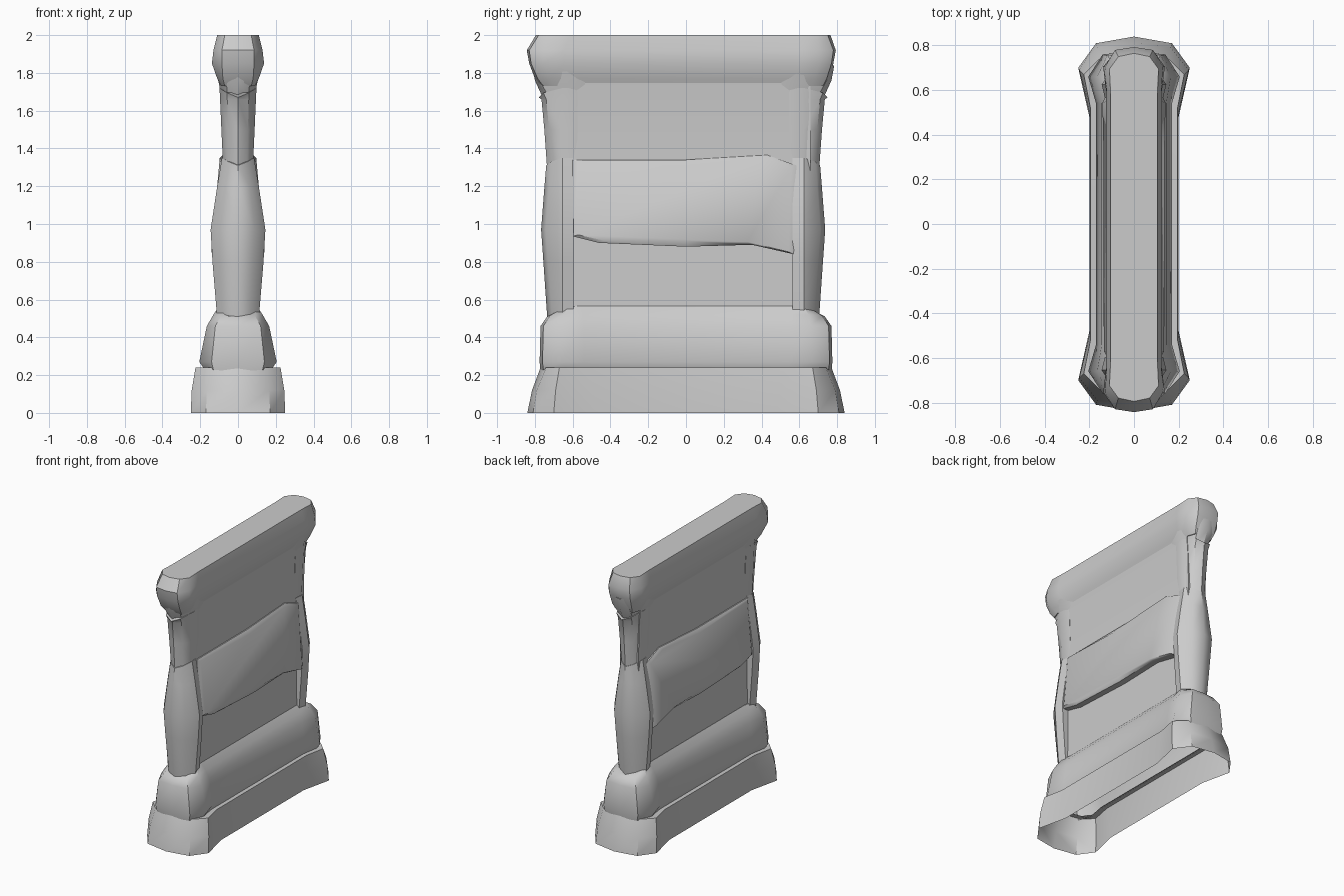
import bpy, bmesh
from mathutils import Vector

if "Cube" in bpy.data.objects:
    bpy.data.objects.remove(bpy.data.objects["Cube"])


def finish(name, bm, angle=0.7):
    bmesh.ops.recalc_face_normals(bm, faces=bm.faces)
    me = bpy.data.meshes.new(name)
    bm.to_mesh(me)
    bm.free()
    ob = bpy.data.objects.new(name, me)
    bpy.context.collection.objects.link(ob)
    bpy.ops.object.select_all(action='DESELECT')
    ob.select_set(True)
    bpy.context.view_layer.objects.active = ob
    bpy.ops.object.shade_smooth_by_angle(angle=angle)
    return ob


def loft(name, rings, top=True, bottom=False):
    bm = bmesh.new()
    vs = [[bm.verts.new(p) for p in ring] for ring in rings]
    n = len(vs[0])
    for a, b in zip(vs, vs[1:]):
        for i in range(n):
            j = (i + 1) % n
            bm.faces.new((a[i], a[j], b[j], b[i]))
    if top:
        bm.faces.new(vs[-1])
    if bottom:
        bm.faces.new(vs[0][::-1])
    return finish(name, bm)


def long_ring(z, xm, yi, xe, ye, xt, yt, tip, dy=0.0, drop=0.0):
    """Dog-bone outline: slim middle, wider faceted rounded ends."""
    q = [(xm, yi, z), (xe, ye, z), (xt, yt, z - drop * .5), (0, tip, z - drop)]
    right = [(x, -y, h) for x, y, h in q[::-1]] + q
    left = [(-x, y, h) for x, y, h in q[2::-1]] + [(-x, -y, h) for x, y, h in q[:3]]
    return [(x, y + dy, h) for x, y, h in right + left]


# Open-bottomed plinth
loft("plinth", [
    long_ring(0.00, .20, .48, .25, .70, .17, .81, .84),
    long_ring(0.12, .20, .50, .245, .69, .165, .79, .815),
    long_ring(0.24, .195, .52, .225, .67, .155, .74, .77),
    long_ring(0.235, .15, .52, .17, .65, .12, .70, .72),
], top=False)

# Lower stone course with bulging ends
loft("lower_course", [
    long_ring(0.235, .16, .54, .18, .66, .13, .755, .77, drop=.015),
    long_ring(0.27, .17, .54, .205, .66, .14, .76, .775),
    long_ring(0.46, .145, .54, .165, .66, .12, .755, .77),
    long_ring(0.52, .12, .55, .13, .65, .09, .72, .735, drop=.01),
    long_ring(0.565, .085, .55, .10, .62, .07, .68, .70, drop=.05),
])

# Thin wall
loft("wall", [
    [(x, -.66, z), (x, .66, z), (-x, .66, z), (-x, -.66, z)]
    for z, x in ((.45, .085), (.9, .08), (1.35, .075), (1.6, .08), (1.76, .092))
], bottom=True)


# End pillars: waisted shafts in two stones with V shaped joints
def pillar_ring(s, z, rx, tip, drop, inner):
    half = [(rx * .9, inner, z), (rx, .64, z), (rx * .6, tip - .025, z - drop * .5)]
    pts = half + [(0, tip, z - drop)] + [(-x, y, h) for x, y, h in half[::-1]]
    return [(x, s * y - .015, h) for x, y, h in pts]


for s, side in ((-1, "front"), (1, "back")):
    loft(side + "_pillar_shaft", [pillar_ring(s, *r, .58) for r in (
        (.50, .11, .715, .02), (.56, .115, .72, .05), (.80, .135, .74, 0),
        (.97, .145, .752, 0), (1.20, .11, .735, .01), (1.35, .085, .725, .04))])
    loft(side + "_pillar_neck", [pillar_ring(s, *r, .56) for r in (
        (1.33, .08, .72, .04), (1.50, .088, .735, 0), (1.66, .095, .75, 0),
        (1.72, .098, .765, .05))])
    # Collar tapering from rail into neck
    loft(side + "_collar", [pillar_ring(s, *r, .52) for r in (
        (1.69, .09, .735, .04), (1.76, .105, .785, 0), (1.84, .12, .80, 0))])

# Top rail with knobbed ends
loft("top_rail", [
    long_ring(1.73, .085, .58, .09, .68, .07, .74, .76, -.015),
    long_ring(1.77, .10, .60, .11, .70, .08, .765, .78, -.02),
    long_ring(1.85, .125, .62, .138, .73, .085, .795, .805, -.025),
    long_ring(1.92, .122, .62, .13, .73, .085, .805, .818, -.025),
    long_ring(2.00, .105, .60, .11, .71, .07, .765, .78, -.015),
], bottom=True)

# Raised slabs on both faces, flush at top and overhanging at the bottom
outline = [(-.6, 1.34), (0, 1.34), (.43, 1.365), (.585, 1.31), (.57, .84),
           (.35, .89), (0, .88), (-.46, .9), (-.6, .935)]
for s, side in ((1, "right"), (-1, "left")):
    rings = []
    for inset, lift in ((0, -.06), (0, 0), (.03, .014)):
        ring = []
        for y, z in outline:
            d = Vector((-y, 1.1 - z)).normalized() * inset
            yy, zz = y + d.x, z + d.y
            ring.append((s * (.125 + lift - (zz - .88) * .09), yy, zz))
        rings.append(ring)
    loft(side + "_slab", rings)
